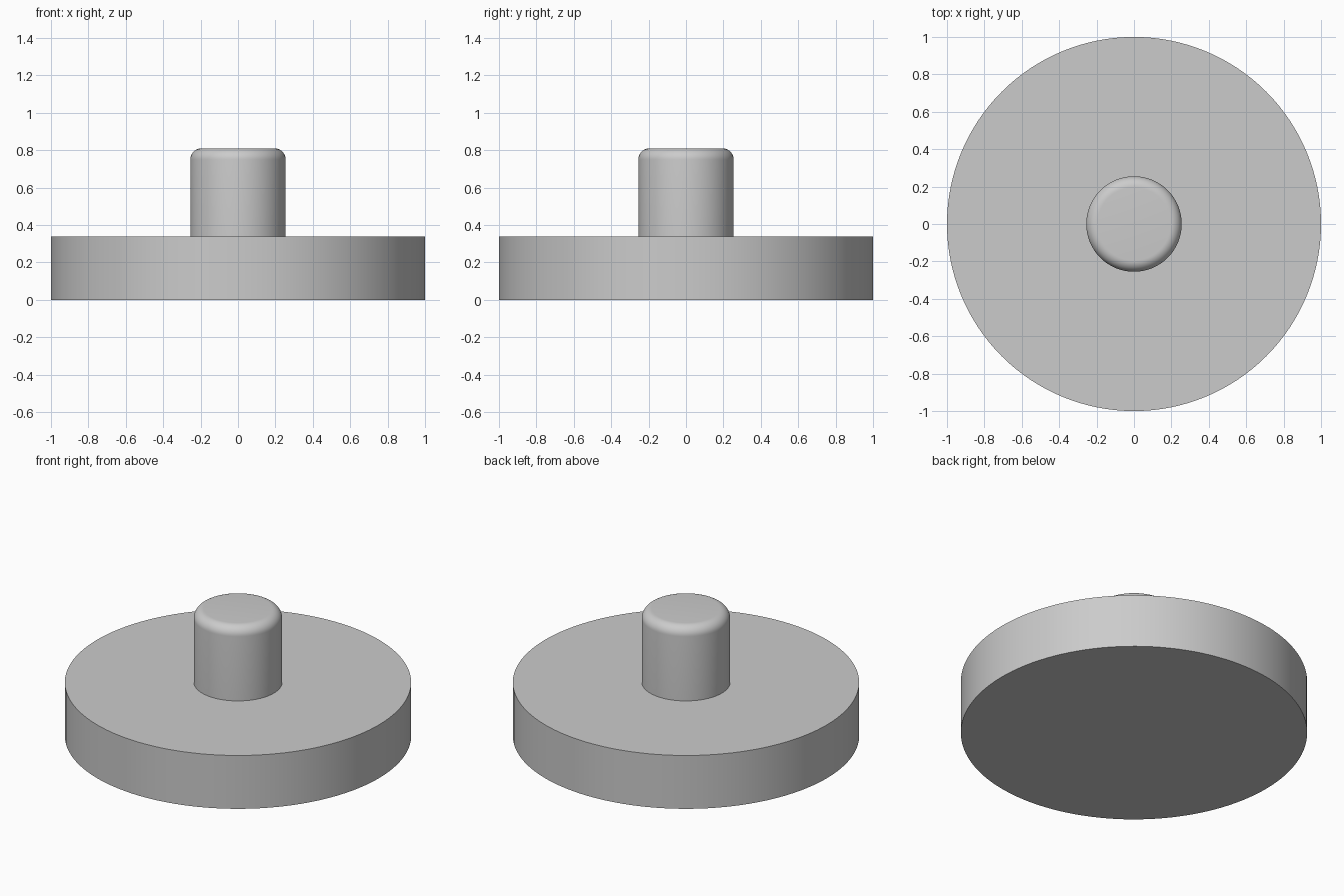
import bpy
import bmesh
import math

cube = bpy.data.objects.get("Cube")
if cube:
    bpy.data.objects.remove(cube, do_unlink=True)

# Plain grey material
GREY = (0.6, 0.6, 0.6, 1.0)
grey = bpy.data.materials.new("grey")
grey.use_nodes = True
grey.diffuse_color = GREY
for node in grey.node_tree.nodes:
    if node.type == "BSDF_PRINCIPLED":
        node.inputs["Base Color"].default_value = GREY

DISC_RADIUS, DISC_TOP = 1.0, 0.34
PEG_RADIUS, PEG_TOP, ROUNDING = 0.255, 0.81, 0.06


def turned_part(name, profile, sides):
    """Revolve (radius, height) points about z; a zero radius is a pole."""
    bm = bmesh.new()
    rings = []
    for r, z in profile:
        count = sides if r > 0 else 1
        rings.append([bm.verts.new((r * math.cos(math.tau * i / sides),
                                    r * math.sin(math.tau * i / sides), z))
                      for i in range(count)])
    for low, high in zip(rings, rings[1:]):
        for i in range(sides):
            j = (i + 1) % sides
            quad = [low[i % len(low)], low[j % len(low)],
                    high[j % len(high)], high[i % len(high)]]
            bm.faces.new(list(dict.fromkeys(quad)))
    bmesh.ops.recalc_face_normals(bm, faces=bm.faces)
    mesh = bpy.data.meshes.new(name)
    bm.to_mesh(mesh)
    bm.free()
    mesh.materials.append(grey)
    part = bpy.data.objects.new(name, mesh)
    bpy.context.collection.objects.link(part)
    bpy.ops.object.select_all(action="DESELECT")
    part.select_set(True)
    bpy.context.view_layer.objects.active = part
    bpy.ops.object.shade_smooth_by_angle(angle=math.radians(30))
    return part


# Wide flat disc with sharp rims
turned_part("base_disc", [(0, 0), (DISC_RADIUS, 0),
                          (DISC_RADIUS, DISC_TOP), (0, DISC_TOP)], 128)

# Central peg with a rounded top edge, standing on the disc
STEPS = 10
rounded = [(PEG_RADIUS - ROUNDING + ROUNDING * math.cos(a),
            PEG_TOP - ROUNDING + ROUNDING * math.sin(a))
           for a in (math.pi / 2 * i / STEPS for i in range(STEPS + 1))]
turned_part("peg", [(PEG_RADIUS, DISC_TOP)] + rounded + [(0, PEG_TOP)], 96)
